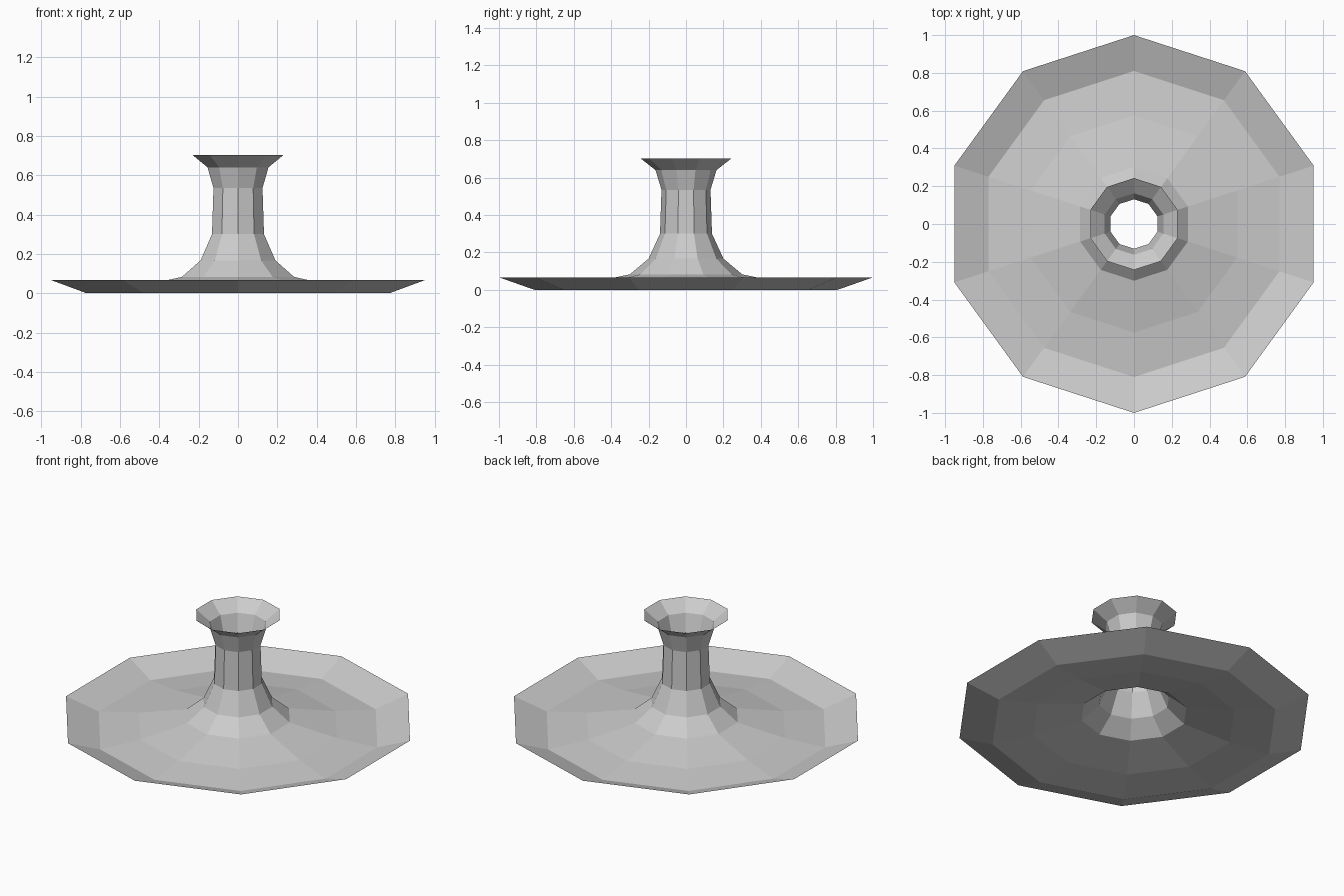
import bpy, bmesh
from math import sin, cos, tau

if "Cube" in bpy.data.objects:
    bpy.data.objects.remove(bpy.data.objects["Cube"])

SIDES = 10


def lathe(name, profile):
    """Revolve an open (radius, height) profile into a flat-faced thin shell."""
    bm = bmesh.new()
    rings = [[bm.verts.new((r * sin(tau * i / SIDES), r * cos(tau * i / SIDES), z))
              for i in range(SIDES)] for r, z in profile]
    for a, b in zip(rings, rings[1:]):
        for i in range(SIDES):
            j = (i + 1) % SIDES
            bm.faces.new((a[j], a[i], b[i], b[j]))
    mesh = bpy.data.meshes.new(name)
    bm.to_mesh(mesh)
    bm.free()
    obj = bpy.data.objects.new(name, mesh)
    bpy.context.collection.objects.link(obj)
    return obj


# Upturned dish flowing into a hollow, flared stem, open at both ends
lathe("dish_with_stem", [
    (1.0, 0.067), (0.81, 0.0), (0.575, 0.025), (0.30, 0.083),   # dish
    (0.20, 0.167), (0.139, 0.30), (0.131, 0.535),               # stem
    (0.163, 0.64), (0.243, 0.703),                              # lip
])
